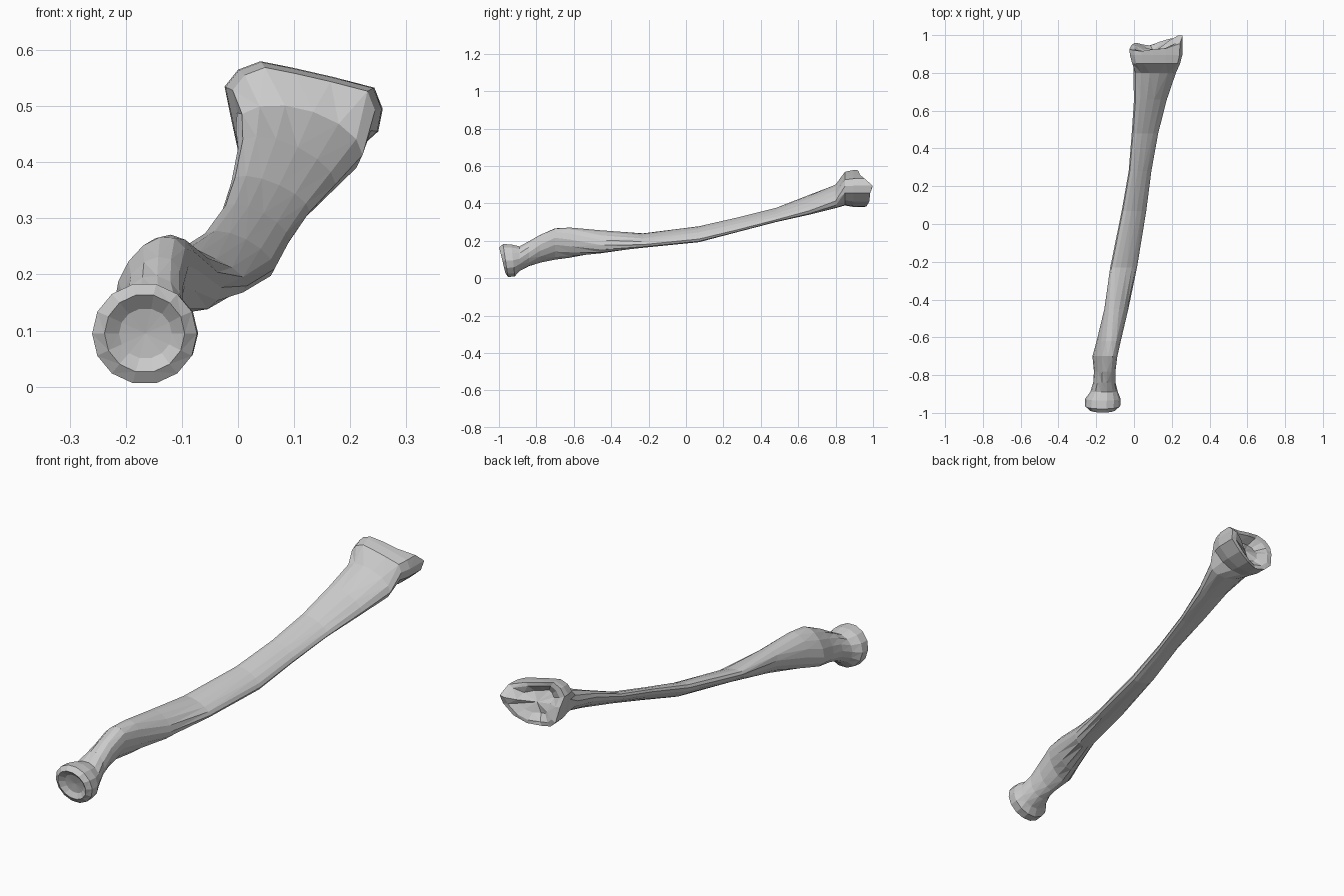
import bpy, bmesh, math

SIDES = 14

bone = bpy.data.materials.new("bone_grey")
bone.diffuse_color = (0.6, 0.6, 0.6, 1)


def oval(y, x0, x1, z0, z1, phase=0.0, tilt=0.0):
    """Slanted oval ring that exactly fills the given box; tilt leans its top in y."""
    ring = []
    for i in range(SIDES):
        t = 2 * math.pi * i / SIDES
        s = math.sin(t + phase)
        ring.append(((x0 + x1) / 2 + (x1 - x0) / 2 * math.cos(t),
                     y + tilt * s,
                     (z0 + z1) / 2 + (z1 - z0) / 2 * s))
    return ring


def loft(name, rings, start=None, end=None):
    """Skin the rings, closing each end with a fan to a centre point."""
    bm = bmesh.new()
    rows = [[bm.verts.new(p) for p in r] for r in rings]
    for a, b in zip(rows, rows[1:]):
        for i in range(SIDES):
            j = (i + 1) % SIDES
            bm.faces.new((a[i], a[j], b[j], b[i]))
    for row, tip in ((rows[0], start), (rows[-1], end)):
        if tip:
            c = bm.verts.new(tip)
            for i in range(SIDES):
                bm.faces.new((row[i], row[(i + 1) % SIDES], c))
    bmesh.ops.triangulate(bm, faces=bm.faces[:], quad_method='SHORT_EDGE')
    bmesh.ops.recalc_face_normals(bm, faces=bm.faces[:])
    me = bpy.data.meshes.new(name)
    bm.to_mesh(me)
    bm.free()
    me.materials.append(bone)
    ob = bpy.data.objects.new(name, me)
    bpy.context.collection.objects.link(ob)
    return ob


# Round head with a shallow dish, then neck, tuberosity and twisting shaft:
# y, x min, x max, z min, z max, slant, tilt
shaft = [
    (-0.965, -0.212, -0.118, 0.05, 0.14, 0, -0.01),
    (-0.982, -0.238, -0.095, 0.025, 0.165, 0, -0.017),
    (-0.965, -0.260, -0.073, 0.004, 0.185, 0, -0.014),
    (-0.925, -0.259, -0.071, 0.008, 0.183, 0, -0.01),
    (-0.890, -0.232, -0.085, 0.037, 0.172, 0, 0),
    (-0.840, -0.216, -0.098, 0.064, 0.198, 0.1, 0),
    (-0.780, -0.212, -0.098, 0.083, 0.232, 0.3, 0),
    (-0.700, -0.220, -0.088, 0.098, 0.268, 0.4, 0),
    (-0.620, -0.198, -0.070, 0.110, 0.271, 0.2, 0),
    (-0.450, -0.157, -0.030, 0.134, 0.256, -0.3, 0),
    (-0.230, -0.126, 0.016, 0.163, 0.240, -0.6, 0),
    (0.070, -0.065, 0.065, 0.193, 0.278, -0.65, 0),
    (0.280, -0.028, 0.092, 0.248, 0.326, -0.75, 0),
    (0.480, -0.012, 0.128, 0.300, 0.376, -0.75, 0),
    (0.660, 0.000, 0.174, 0.340, 0.446, -0.65, 0),
    (0.800, -0.004, 0.222, 0.374, 0.502, -0.4, 0),
]
rings = [oval(*row) for row in shaft]

# Flared wrist end: outline (x, z) and how far each rim point reaches back (y)
rim = [
    (0.258, 0.495, 0.998), (0.243, 0.533, 0.955), (0.170, 0.552, 0.93),
    (0.100, 0.568, 0.925), (0.040, 0.580, 0.915), (0.000, 0.565, 0.92),
    (-0.024, 0.535, 0.925), (-0.015, 0.490, 0.945), (0.000, 0.420, 0.957),
    (0.030, 0.392, 0.95), (0.080, 0.380, 0.945), (0.140, 0.384, 0.965),
    (0.200, 0.410, 0.98), (0.250, 0.455, 0.985),
]
CX, CZ = 0.12, 0.47


def flare(scale, y=None, back=0.0):
    """Copy of the wrist outline, flat at y or following the rim moved by back."""
    return [(CX + (x - CX) * scale, (ry + back) if y is None else y,
             CZ + (z - CZ) * scale) for x, z, ry in rim]


wrist = [flare(0.9, 0.85), flare(0.985, 0.895), flare(1.0), flare(0.82), flare(0.5, back=-0.025)]

loft("head_and_shaft", rings, start=(-0.165, -0.96, 0.095))
loft("wrist_end", [rings[-1]] + wrist, end=(CX, 0.92, CZ))
